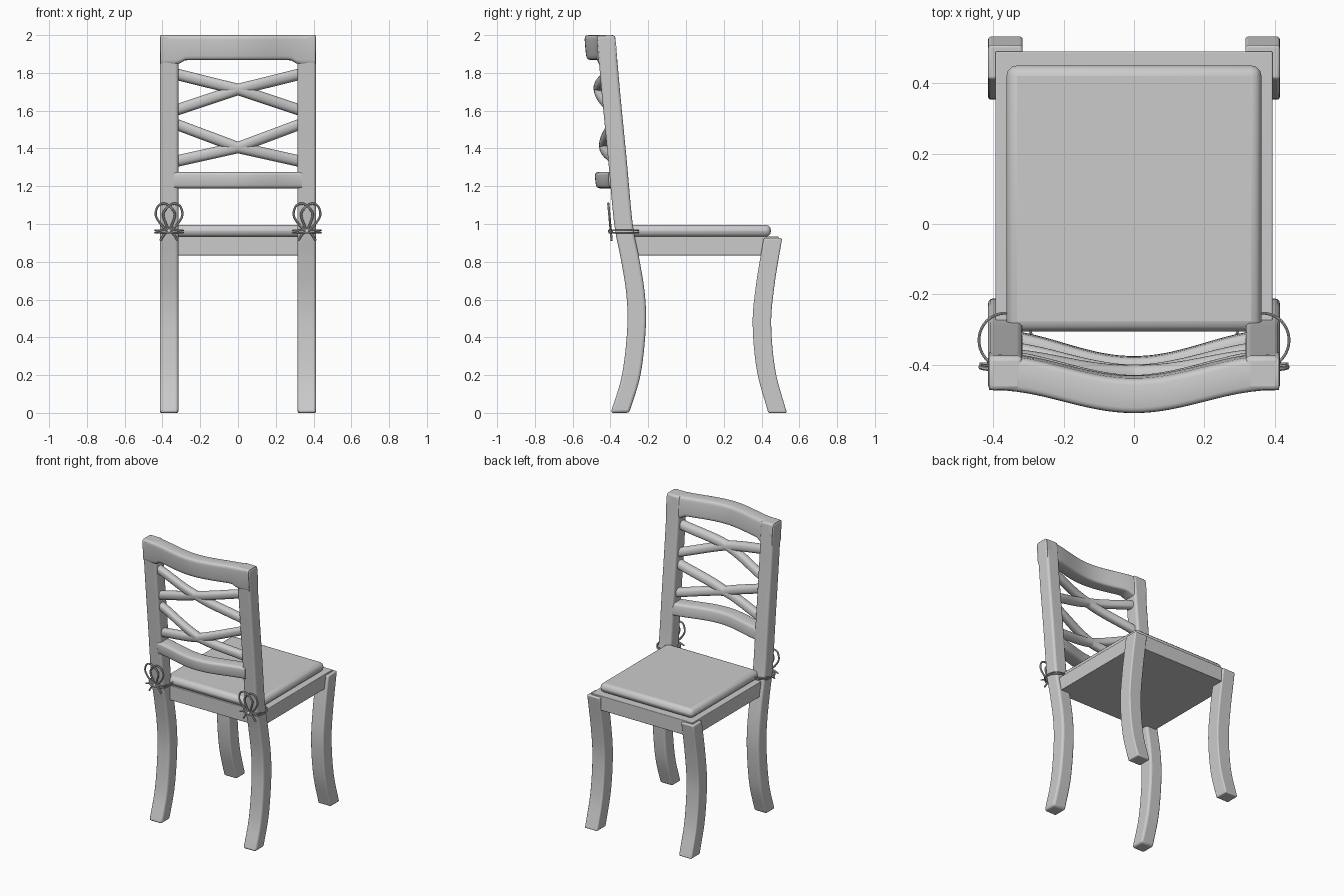
import bpy, bmesh, math
from mathutils import Vector

cube = bpy.data.objects.get("Cube")
if cube:
    bpy.data.objects.remove(cube, do_unlink=True)

GREY = (0.6, 0.6, 0.6, 1)
mat = bpy.data.materials.new("plain grey")
mat.use_nodes = True
mat.diffuse_color = GREY
mat.node_tree.nodes["Principled BSDF"].inputs["Base Color"].default_value = GREY


def finish(obj, bevel=0, segments=3):
    """Assign the colour, round the edges and shade smooth."""
    obj.data.materials.clear()
    obj.data.materials.append(mat)
    if bevel:
        mod = obj.modifiers.new("rounding", 'BEVEL')
        mod.width, mod.segments = bevel, segments
        mod.limit_method, mod.angle_limit = 'ANGLE', math.radians(40)
    bpy.ops.object.select_all(action='DESELECT')
    obj.select_set(True)
    bpy.context.view_layer.objects.active = obj
    bpy.ops.object.shade_smooth_by_angle(angle=math.radians(40))
    return obj


def loft(name, rings, bevel=0):
    """Skin a list of equal-sized rings and cap both ends."""
    bm = bmesh.new()
    loops = [[bm.verts.new(p) for p in ring] for ring in rings]
    n = len(loops[0])
    for a, b in zip(loops, loops[1:]):
        for i in range(n):
            j = (i + 1) % n
            bm.faces.new((a[i], a[j], b[j], b[i]))
    bm.faces.new(loops[0])
    bm.faces.new(loops[-1])
    bmesh.ops.recalc_face_normals(bm, faces=bm.faces)
    mesh = bpy.data.meshes.new(name)
    bm.to_mesh(mesh)
    bm.free()
    obj = bpy.data.objects.new(name, mesh)
    bpy.context.collection.objects.link(obj)
    return finish(obj, bevel)


def box(name, x, y0, y1, z0, z1, bevel=0):
    return loft(name, [[(-x, y0, z), (x, y0, z), (x, y1, z), (-x, y1, z)]
                       for z in (z0, z1)], bevel)


def spline(points, steps=6):
    """Smooth path through the given points."""
    pts = [Vector(p) for p in points]
    pts = [2 * pts[0] - pts[1]] + pts + [2 * pts[-1] - pts[-2]]
    out = []
    for a, b, c, d in zip(pts, pts[1:], pts[2:], pts[3:]):
        for k in range(steps):
            t = k / steps
            out.append(b + (c - a) * t / 2 + (2 * a - 5 * b + 4 * c - d) * t * t / 2
                       + (3 * b - a - 3 * c + d) * t ** 3 / 2)
    return out + [pts[-2]]


def tube(name, points, radius, closed=False):
    """Thin round cord through the points."""
    curve = bpy.data.curves.new(name, 'CURVE')
    curve.dimensions = '3D'
    curve.bevel_depth, curve.bevel_resolution = radius, 2
    curve.use_fill_caps = True
    sp = curve.splines.new('POLY')
    sp.points.add(len(points) - 1)
    for p, co in zip(sp.points, points):
        p.co = (*co, 1)
    sp.use_cyclic_u = closed
    obj = bpy.data.objects.new(name, curve)
    bpy.context.collection.objects.link(obj)
    bpy.ops.object.select_all(action='DESELECT')
    obj.select_set(True)
    bpy.context.view_layer.objects.active = obj
    bpy.ops.object.convert(target='MESH')
    return finish(bpy.context.object)


# Leg centre lines as (y, z)
BACK = spline([(-.35, 0), (-.29, .2), (-.262, .45), (-.267, .63), (-.297, .82),
               (-.331, 1), (-.363, 1.34), (-.397, 1.69), (-.424, 2)])
FRONT = spline([(.485, 0), (.425, .22), (.402, .47), (.42, .68), (.46, .925)])
LEG_X, HALF = .365, .049


def post_y(z):
    """Centre of the back post at a height."""
    for a, b in zip(BACK, BACK[1:]):
        if a[1] <= z <= b[1]:
            return a[0] + (b[0] - a[0]) * (z - a[1]) / (b[1] - a[1])
    return BACK[-1][0]


def leg(name, x, path, bevel):
    loft(name, [[(x - HALF, y - HALF, z), (x + HALF, y - HALF, z),
                 (x + HALF, y + HALF, z), (x - HALF, y + HALF, z)]
                for y, z in path], bevel)


def sag(x, depth):
    """Backward bow of the crosspieces."""
    return -depth * (.5 + .5 * math.cos(math.pi * min(abs(x) / .4, 1)))


def crosspiece(name, reach, z_at, ty, tz, depth, power, flare=0):
    """Bowed bar along x with a rounded section; flare fillets its lower ends."""
    rings = []
    for i in range(33):
        x = reach * (i / 16 - 1)
        z = z_at(x)
        drop = flare * min(max(0, (abs(x) - .27) / .045), 1) ** 2
        ring = []
        for k in range(24):
            a = 2 * math.pi * k / 24
            c, s = math.cos(a), math.sin(a)
            dy = math.copysign(abs(c) ** (2 / power), c) * ty
            dz = math.copysign(abs(s) ** (2 / power), s) * tz
            y = post_y(z) + sag(x, depth) + dy - .09 * dz
            ring.append((x, y, z + dz - (drop if s < -.01 else 0)))
        rings.append(ring)
    loft(name, rings)


# Seat
box("seat_frame", .393, -.3, .49, .833, .935, .004)
box("seat_cushion", .362, -.305, .45, .932, .996, .03)

# Back crosspieces
crosspiece("top_rail", .411, lambda x: 1.934, .05, .066, .065, 6, .025)
crosspiece("lower_rail", .34, lambda x: 1.232, .052, .044, .075, 5)
for label, mid, up, down in (("upper", 1.712, .078, .105), ("lower", 1.405, .118, .07)):
    for side, word in ((1, "left"), (-1, "right")):
        def slope(x, s=side, m=mid, u=up, d=down):
            t = x * s / .315
            return m + (u if t > 0 else d) * t
        crosspiece(f"{label}_lattice_bar_{word}", .335, slope, .03, .031, .06, 2.4)

# Legs and tied bows
for side, word in ((1, "left"), (-1, "right")):
    cx = side * LEG_X
    leg(f"back_leg_{word}", cx, BACK, .014)
    leg(f"front_leg_{word}", cx, FRONT, .008)

    for n, z in enumerate((.954, .966)):
        tube(f"cord_ring_{word}_{n + 1}",
             [(cx + .075 * math.cos(a), -.33 + .077 * math.sin(a), z)
              for a in (2 * math.pi * k / 40 for k in range(40))], .004, True)

    def bow(points):
        return [(cx + p[0], -.398 - .09 * (p[1] - .96), p[1]) for p in spline(points)]

    for s, end in ((1, "outer"), (-1, "inner")):
        tube(f"bow_loop_{end}_{word}",
             bow([(0, .96), (s * .04, .995), (s * .07, 1.045), (s * .058, 1.095),
                  (s * .02, 1.107), (-s * .02, 1.075), (-s * .03, 1.04), (0, .96)]), .006)
        tube(f"bow_tail_{end}_{word}",
             bow([(0, .965), (s * .025, .945), (s * .047, .912)]), .006)
        tube(f"bow_end_{end}_{word}",
             bow([(0, .965), (s * .035, .968), (s * .072, .955)]), .005)
    bpy.ops.mesh.primitive_uv_sphere_add(segments=16, ring_count=8, radius=.013,
                                         location=(cx, -.4, .962))
    bpy.context.object.name = f"bow_knot_{word}"
    finish(bpy.context.object)
